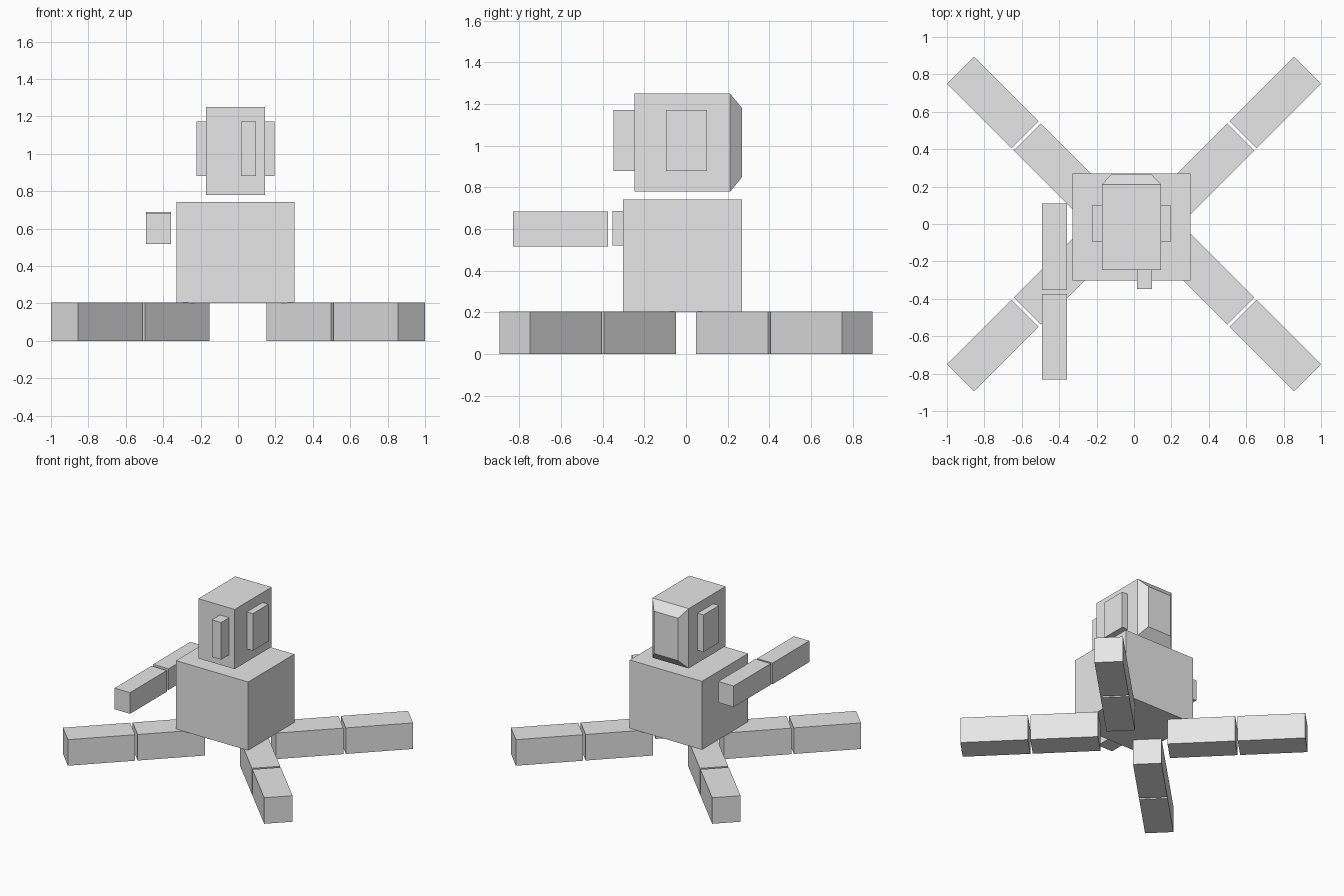
import bpy, bmesh, math
from mathutils import Matrix, Vector

if "Cube" in bpy.data.objects:
    bpy.data.objects.remove(bpy.data.objects["Cube"])

grey = bpy.data.materials.new("plain_grey")
grey.diffuse_color = (0.8, 0.8, 0.8, 1)
grey.use_nodes = True
grey.node_tree.nodes["Principled BSDF"].inputs["Base Color"].default_value = grey.diffuse_color


def box(name, lo, hi, angle=0.0, edit=None):
    """Box between two corners, turned about the z axis by angle."""
    lo, hi = Vector(lo), Vector(hi)
    bm = bmesh.new()
    bmesh.ops.create_cube(bm, size=1)
    bmesh.ops.transform(bm, verts=bm.verts, matrix=Matrix.Rotation(angle, 4, 'Z')
                        @ Matrix.Translation((lo + hi) / 2)
                        @ Matrix.Diagonal((*(hi - lo), 1)))
    if edit:
        edit(bm)
    mesh = bpy.data.meshes.new(name)
    bm.to_mesh(mesh)
    bm.free()
    mesh.materials.append(grey)
    obj = bpy.data.objects.new(name, mesh)
    bpy.context.collection.objects.link(obj)
    return obj


def taper_back(bm):
    """Extrude the back of the head into a smaller chamfered face."""
    bm.normal_update()
    back = max(bm.faces, key=lambda f: f.normal.y)
    face = bmesh.ops.extrude_discrete_faces(bm, faces=[back])["faces"][0]
    c = face.calc_center_median()
    for v in face.verts:
        v.co = (c.x + (v.co.x - c.x) * 0.665, 0.268, c.z + (v.co.z - c.z) * 0.71)


# Torso and head
box("torso", (-0.328, -0.303, 0.203), (0.301, 0.27, 0.742))
box("head", (-0.172, -0.247, 0.78), (0.144, 0.212, 1.25), edit=taper_back)

# Face plate and ears
box("nose", (0.015, -0.347, 0.88), (0.096, -0.247, 1.172))
for side, x0, x1 in (("left", -0.223, -0.172), ("right", 0.144, 0.195)):
    box(side + "_ear", (x0, -0.095, 0.88), (x1, 0.101, 1.172))

# Single arm reaching forward
box("upper_arm", (-0.492, -0.352, 0.522), (-0.358, 0.11, 0.688))
box("forearm", (-0.492, -0.831, 0.517), (-0.358, -0.374, 0.684))

# Four splayed legs, each with two segments along a diagonal
for name, sx, sy in (("front_left", -1, -1), ("front_right", 1, -1),
                     ("back_left", -1, 1), ("back_right", 1, 1)):
    turn = math.atan2(sy, sx)
    for part, r0, r1 in (("thigh", 0.244, 0.732), ("shin", 0.750, 1.237)):
        # the legs meet the hips slightly ahead of and behind the diagonal
        leg = box(f"{name}_{part}", (r0, -0.1025, 0), (r1, 0.1025, 0.205), turn)
        leg.location = (sx * 0.0525, -sy * 0.0525, 0)
